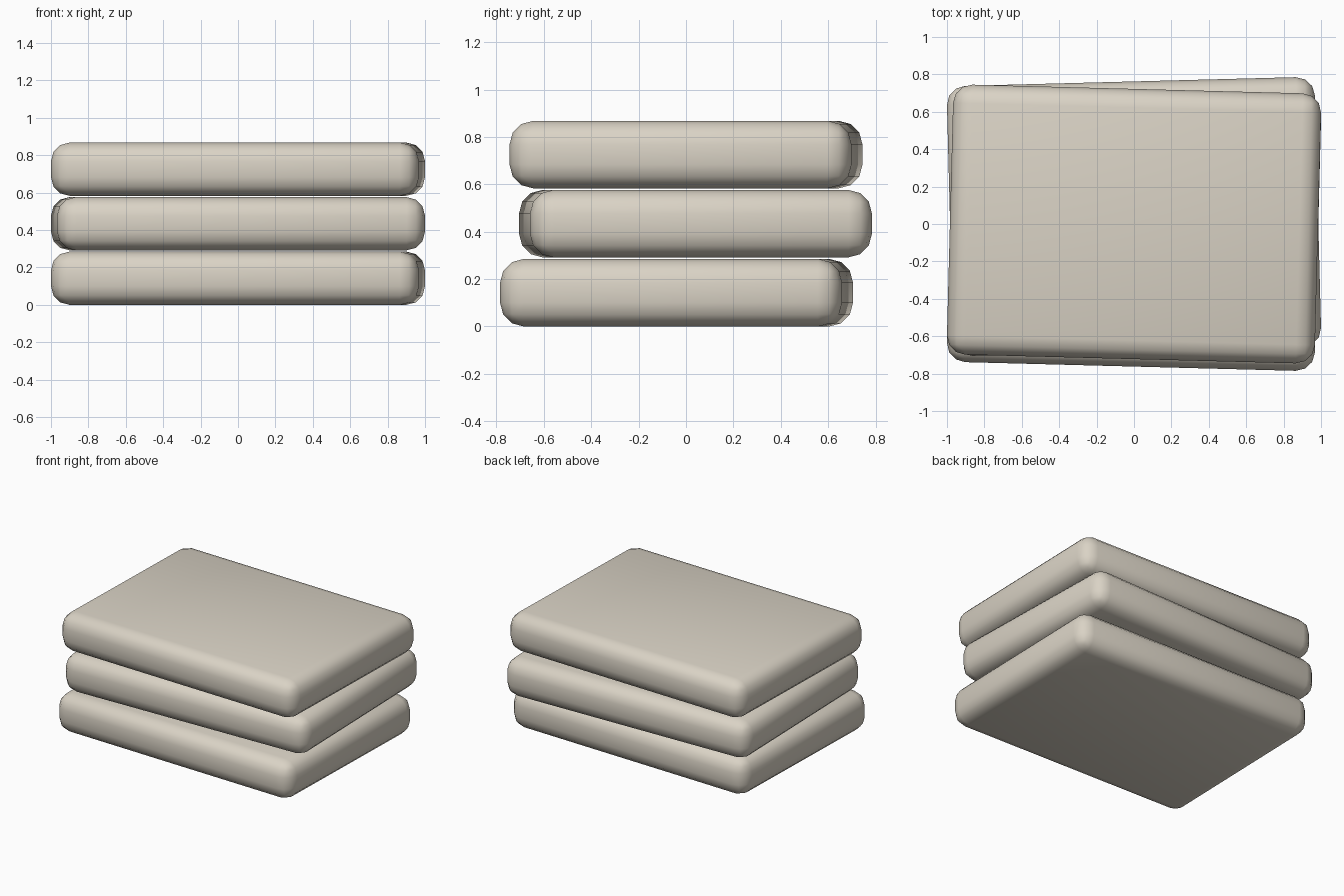
import bpy, bmesh, math

if "Cube" in bpy.data.objects:
    bpy.data.objects.remove(bpy.data.objects["Cube"])

beige = bpy.data.materials.new("warm beige")
beige.diffuse_color = (0.70, 0.65, 0.56, 1)
beige.use_nodes = True
beige.node_tree.nodes["Principled BSDF"].inputs["Base Color"].default_value = beige.diffuse_color

W, D, H = 1.968, 1.444, 0.285   # slab size
PITCH, RADIUS = 0.2915, 0.1     # stacking step, edge rounding


def slab(name, level, y, degrees):
    """Rounded, smooth-shaded slab, turned slightly about z."""
    bm = bmesh.new()
    bmesh.ops.create_cube(bm, size=1)
    bmesh.ops.scale(bm, vec=(W, D, H), verts=bm.verts)
    bmesh.ops.bevel(bm, geom=bm.edges[:], offset=RADIUS, offset_type='OFFSET',
                    segments=3, profile=0.5, affect='EDGES')
    for f in bm.faces:
        f.smooth = True
    mesh = bpy.data.meshes.new(name)
    bm.to_mesh(mesh)
    bm.free()
    mesh.materials.append(beige)
    ob = bpy.data.objects.new(name, mesh)
    ob.location = (0, y, H / 2 + level * PITCH)
    ob.rotation_euler.z = math.radians(degrees)
    bpy.context.collection.objects.link(ob)


# Three loosely stacked slabs
slab("bottom_slab", 0, -0.04, -1.5)
slab("middle_slab", 1, 0.04, 1.5)
slab("top_slab", 2, 0.0, -1.5)
